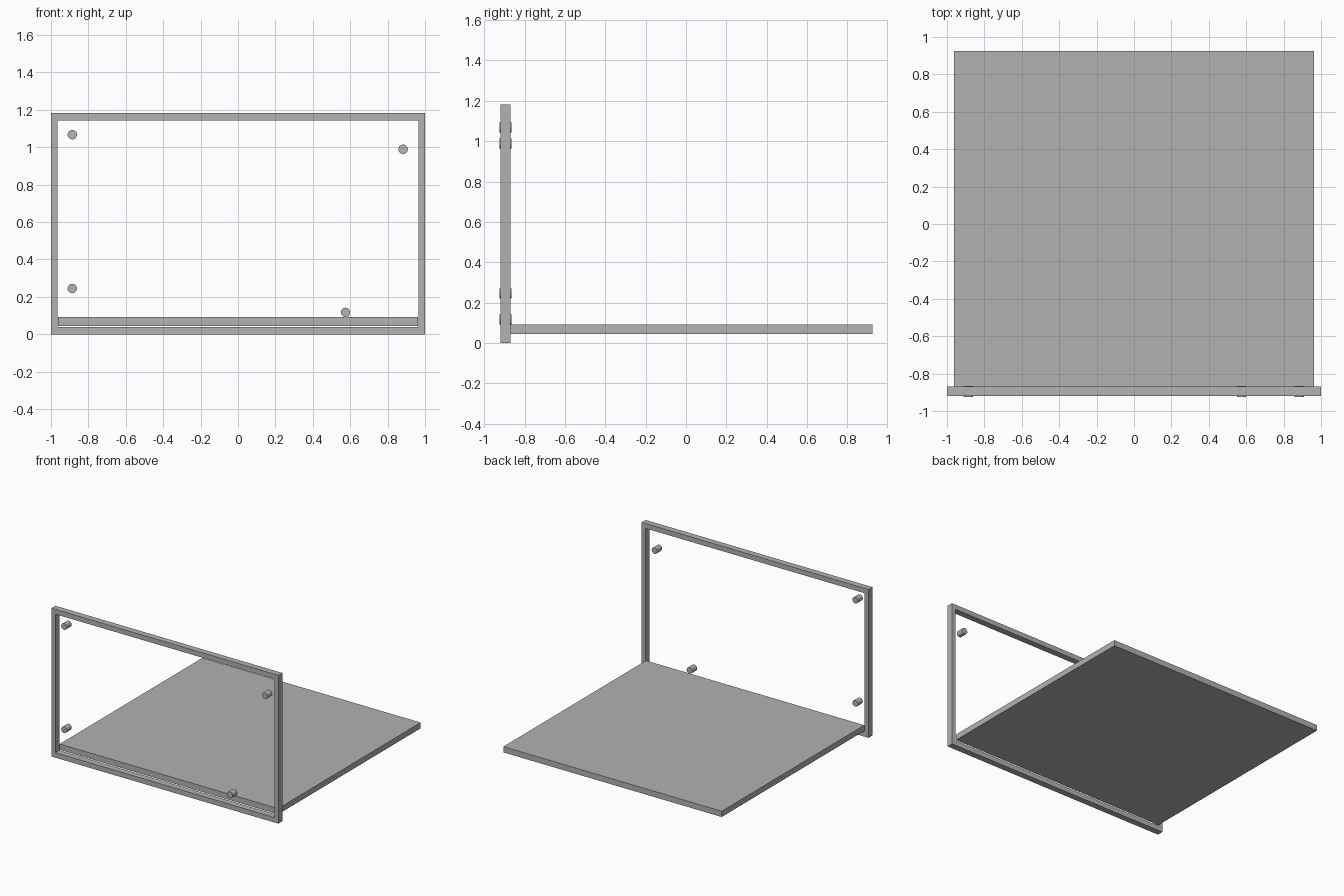
import bpy
import bmesh
import math

cube = bpy.data.objects.get("Cube")
if cube:
    bpy.data.objects.remove(cube, do_unlink=True)

grey = bpy.data.materials.new("plain grey")
grey.use_nodes = True
colour = (0.445, 0.445, 0.445, 1)
grey.diffuse_color = colour
grey.node_tree.nodes["Principled BSDF"].inputs["Base Color"].default_value = colour


def add_object(name, bm):
    bmesh.ops.recalc_face_normals(bm, faces=bm.faces)
    mesh = bpy.data.meshes.new(name)
    bm.to_mesh(mesh)
    bm.free()
    mesh.materials.append(grey)
    obj = bpy.data.objects.new(name, mesh)
    bpy.context.collection.objects.link(obj)
    return obj


def rectangle(bm, half_width, bottom, top, y):
    corners = [(-half_width, bottom), (half_width, bottom), (half_width, top), (-half_width, top)]
    return [bm.verts.new((x, y, z)) for x, z in corners]


# Upright frame: four outlines joined into one closed ring
FRONT, BACK = -0.92, -0.87
bm = bmesh.new()
loops = [rectangle(bm, 1.0, 0, 1.182, FRONT), rectangle(bm, 1.0, 0, 1.182, BACK),
         rectangle(bm, 0.965, 0.04, 1.143, BACK), rectangle(bm, 0.965, 0.04, 1.143, FRONT)]
for k in range(4):
    a, b = loops[k], loops[(k + 1) % 4]
    for i in range(4):
        j = (i + 1) % 4
        bm.faces.new((a[i], a[j], b[j], b[i]))
add_object("upright_frame", bm)

# Flat panel reaching back from the frame
bm = bmesh.new()
bmesh.ops.create_cube(bm, size=1)
bmesh.ops.scale(bm, vec=(1.925, 1.795, 0.046), verts=bm.verts)
bmesh.ops.translate(bm, vec=(0, 0.0275, 0.068), verts=bm.verts)
add_object("base_panel", bm)

# Round pegs inside the frame opening
pegs = {"upper_right_peg": (-0.886, 1.067), "lower_right_peg": (-0.886, 0.245),
        "upper_left_peg": (0.883, 0.989), "lower_left_peg": (0.575, 0.117)}
for name, (x, z) in pegs.items():
    bpy.ops.mesh.primitive_cylinder_add(vertices=32, radius=0.025, depth=0.06,
                                        location=(x, -0.895, z),
                                        rotation=(math.pi / 2, 0, 0))
    peg = bpy.context.object
    peg.name = name
    peg.data.materials.append(grey)
    bpy.ops.object.shade_smooth_by_angle(angle=math.radians(30))
